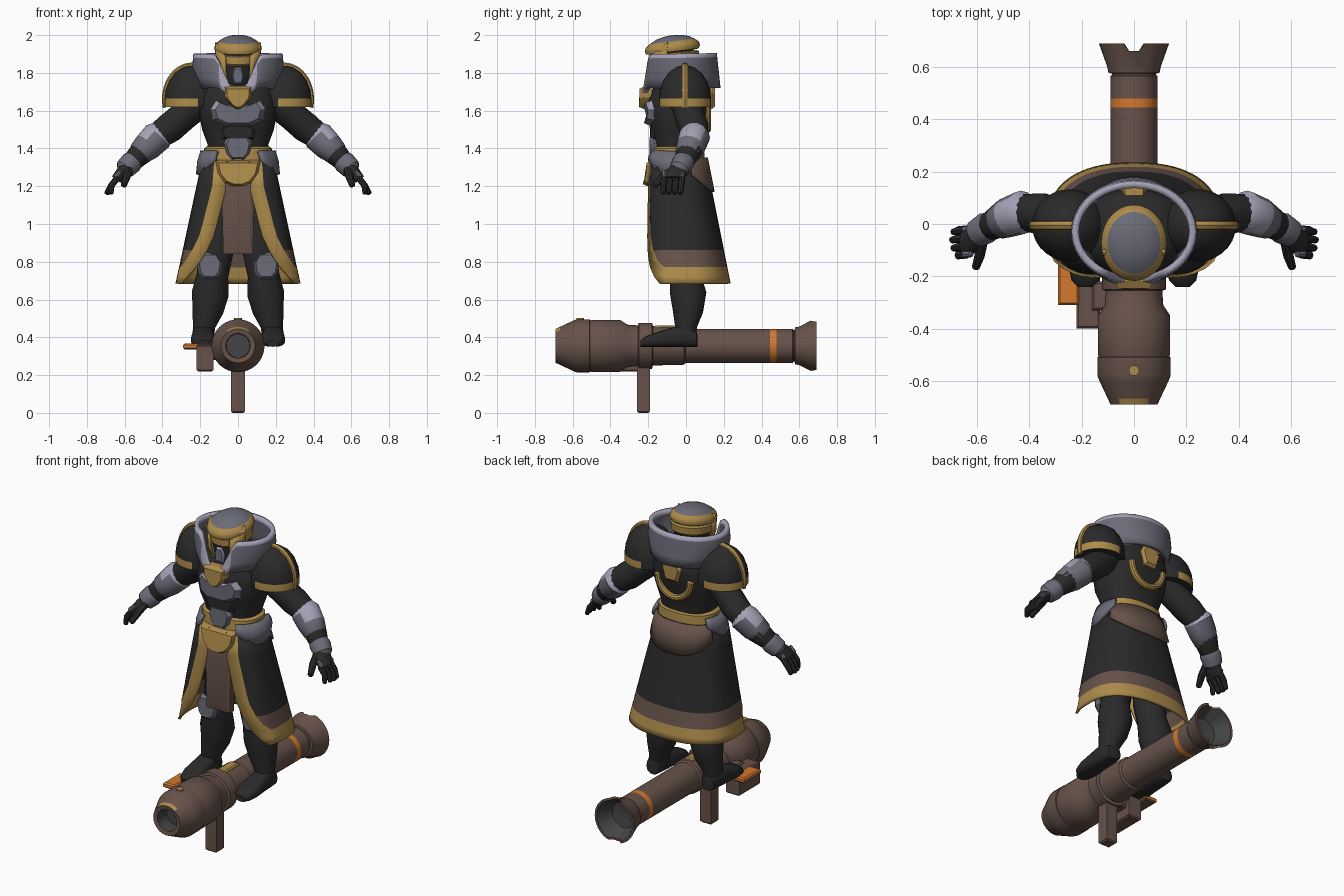
import bpy, bmesh
from math import sin, cos, pi, asin, copysign, radians
from mathutils import Vector

cube = bpy.data.objects.get("Cube")
if cube:
    bpy.data.objects.remove(cube)


def material(name, *rgb):
    m = bpy.data.materials.new(name)
    m.use_nodes = True
    m.diffuse_color = (*rgb, 1)
    m.node_tree.nodes["Principled BSDF"].inputs["Base Color"].default_value = (*rgb, 1)
    return m


BLACK = material("black cloth", .023, .023, .023)
GREY = material("steel grey", .15, .15, .19)
PALE = material("pale steel", .38, .36, .47)
GOLD = material("gold trim", .42, .26, .07)
BROWN = material("brown", .135, .085, .068)
ORANGE = material("orange", .65, .19, .027)
DARK = material("bore grey", .06, .06, .062)


def loft(name, rings, mats, rule=None, wrap=True, caps=True, mirror=False, solid=0, angle=35):
    """Skin a list of equal point rings; rule(centre, row, column) picks the material."""
    n = len(rings[0])
    verts = [tuple(p) for r in rings for p in r]
    faces, keys = [], []
    for i in range(len(rings) - 1):
        for j in range(n if wrap else n - 1):
            k = (j + 1) % n
            faces.append((i * n + j, i * n + k, i * n + n + k, i * n + n + j))
            keys.append((i, j))
    if wrap and caps:
        faces += [tuple(range(n)), tuple(range(len(verts) - n, len(verts)))]
        keys += [(0, -1), (len(rings) - 1, -1)]
    me = bpy.data.meshes.new(name)
    me.from_pydata(verts, [], faces)
    for m in mats:
        me.materials.append(m)
    if rule:
        for p, key in zip(me.polygons, keys):
            p.material_index = int(rule(p.center, *key))
    bm = bmesh.new()
    bm.from_mesh(me)
    bmesh.ops.recalc_face_normals(bm, faces=bm.faces)
    bm.to_mesh(me)
    bm.free()
    me.shade_smooth()
    me.set_sharp_from_angle(angle=radians(angle))
    ob = bpy.data.objects.new(name, me)
    bpy.context.collection.objects.link(ob)
    if mirror:
        ob.modifiers.new("mirror", "MIRROR")
    if solid:
        s = ob.modifiers.new("thickness", "SOLIDIFY")
        s.thickness, s.offset = solid, 0
    return ob


def power(v, k):
    return copysign(abs(v) ** k, v)


def oval(cx, cy, z, a, b, k=1, n=28, tilt=0):
    pts = []
    for j in range(n):
        t = 2 * pi * j / n
        y = -b * power(cos(t), k)
        pts.append((cx + a * power(sin(t), k), cy + y, z + tilt * y))
    return pts


def tube(name, path, mats, rule=None, n=14, **kw):
    """Round limb through (x, y, z, radius) points with rounded ends."""
    p = [Vector(q[:3]) for q in path]
    r = [q[3] for q in path]
    d0, d1 = (p[1] - p[0]).normalized(), (p[-1] - p[-2]).normalized()
    p = [p[0] - d0 * r[0] * .4] + p + [p[-1] + d1 * r[-1] * .4]
    r = [r[0] * .6] + r + [r[-1] * .6]
    rings = []
    for i in range(len(p)):
        d = (p[min(i + 1, len(p) - 1)] - p[max(i - 1, 0)]).normalized()
        u = d.cross(Vector((0, 1, .01))).normalized()
        v = d.cross(u)
        rings.append([p[i] + r[i] * (u * cos(2 * pi * j / n) + v * sin(2 * pi * j / n)) for j in range(n)])
    return loft(name, rings, mats, rule, **kw)


def plate(name, outline, y, mats, side=-1, raise_=.015, bow=1.2, cx=0, rule=None, **kw):
    """Raised armour plate from a half outline of (x, z) points."""
    pts = list(outline) + [(-x, z) for x, z in reversed(outline) if x > 0]
    mz = sum(q[1] for q in pts) / len(pts)
    def ring(s, out):
        return [(cx + x * s, y + side * (out - bow * x * x * s * s), mz + (z - mz) * s) for x, z in pts]
    loft(name, [ring(1, -.04), ring(1, 0), ring(.8, raise_)], mats, rule, angle=25, **kw)


def box(name, lo, hi, mats, rule=None, c=.008):
    (x0, y0, z0), (x1, y1, z1) = lo, hi
    def ring(z, e):
        return [(x0 + e, y0 + e, z), (x1 - e, y0 + e, z), (x1 - e, y1 - e, z), (x0 + e, y1 - e, z)]
    loft(name, [ring(z0, c), ring(z0 + c, 0), ring(z1 - c, 0), ring(z1, c)], mats, rule, angle=20)


def lathe(name, profile, mats, rule=None, n=40):
    """Turn (y, radius) points about the launcher axis."""
    rings = [[(r * sin(2 * pi * j / n), y, .355 + r * cos(2 * pi * j / n)) for j in range(n)] for y, r in profile]
    return loft(name, rings, mats, rule)


# Launcher
lathe("launcher_muzzle", [(-.6, .002), (-.6, .062), (-.685, .065), (-.69, .09), (-.668, .1), (-.6, .132),
      (-.58, .14), (-.51, .14), (-.505, .13)], [BROWN, DARK, GOLD],
      lambda c, i, j: 1 if i < 2 else 2 if i == 3 and c.z > .43 else 0)
lathe("launcher_body", [(-.52, .13), (-.5, .138), (-.35, .138), (-.31, .112), (-.255, .108), (-.25, .122),
      (-.18, .122), (-.175, .104), (-.01, .1), (0, .088)], [BROWN])
lathe("launcher_tube", [(-.05, .09), (.445, .09), (.48, .09), (.565, .09), (.57, .084), (.58, .084)],
      [BROWN, ORANGE], lambda c, i, j: i == 1)
flare = lathe("launcher_flare", [(.575, .084), (.578, .098), (.6, .102), (.69, .134), (.69, .12), (.6, .078),
              (.59, .002)], [BROWN, DARK], lambda c, i, j: i > 3)
for v in flare.data.vertices:
    if v.co.y > .68 and abs(v.co.x) < .03:
        v.co.y -= .028
box("launcher_grip", (-.037, -.26, 0), (.037, -.19, .27), [BROWN])
box("sight_block", (-.22, -.4, .22), (-.13, -.2, .36), [BROWN])
box("sight_bracket", (-.16, -.33, .28), (-.08, -.22, .37), [BROWN])
box("sight_fin", (-.29, -.31, .335), (-.21, -.15, .367), [BROWN, ORANGE], lambda c, i, j: c.z > .35)
box("top_rail", (-.03, -.17, .44), (.03, -.03, .463), [GOLD])
loft("launcher_stud", [oval(0, -.56, z, .02, .02, n=16) for z in (.47, .502)], [GOLD])

# Legs and feet
tube("leg", [(.095, 0, 1.15, .085), (.115, -.01, .85, .09), (.135, -.005, .73, .084), (.147, .012, .63, .098),
     (.16, .01, .54, .082), (.18, 0, .46, .06), (.183, 0, .4, .055)], [BLACK], mirror=True)
foot = [(.062, .02, .41), (.055, .042, .43), (0, .056, .47), (-.08, .058, .45), (-.16, .064, .425),
        (-.215, .052, .405), (-.24, .028, .385)]
loft("foot", [[(.186 + w * power(cos(pi * j / 8), .7), y, (top + .35) / 2 + (top - .35) / 2 * power(sin(pi * j / 8), .7))
     for j in range(16)] for y, w, top in foot], [BLACK], mirror=True)
plate("knee_plate", [(.04, .85), (.07, .8), (.06, .74), (.03, .71)], -.09, [GREY], cx=.15, bow=3, mirror=True)


# Split skirt: one half, mirrored
def skirt(t, z, off=0):
    f = (1.33 - z) / .65
    a, front, back = .185 + .14 * f + off, -.19 - .02 * f - off, .1 + .13 * f + off
    k = .55 if t < pi / 2 else .85
    return (a * power(sin(t), k), (front + back) / 2 - (back - front) / 2 * power(cos(t), k), z)


def skirt_angle(x, z):
    a = .185 + .14 * (1.33 - z) / .65
    return asin(min(.97, x / a) ** (1 / .55))


rows = []
for z, edge in [(1.33, .05), (1.2, .06), (1.1, .085), (1, .11), (.93, .13), (.86, .165), (.81, .195), (.77, .225),
                (.72, .27), (.685, .3)]:
    t0, t1 = skirt_angle(edge, z), skirt_angle(edge + .075, z)
    rows.append([skirt(t, z) for t in [t0] + [t1 + (pi - t1) * j / 22 for j in range(23)]])
loft("skirt", rows, [BLACK, GOLD, BROWN], lambda c, i, j: 1 if j == 0 or c.z < .77 else 2 if c.z < .86 else 0,
     wrap=False, mirror=True, solid=.014)
fan = [pi * (.62 + .38 * j / 12) for j in range(13)]
loft("back_tail", [[skirt(t, 1.35 - v * (.18 - .09 * ((pi - t) / 1.2) ** 2), .012) for t in fan] for v in (0, .5, 1)],
     [BROWN], wrap=False, mirror=True, solid=.016)
plate("tabard", [(.08, 1.27), (.085, 1.1), (.078, .84)], -.195, [BROWN], raise_=.008, bow=.5)
plate("buckle", [(.13, 1.34), (.115, 1.27), (.075, 1.22), (.03, 1.2)], -.205, [GOLD], raise_=.025, bow=2)

# Torso
torso = [(1.24, .175, -.16, .08), (1.33, .165, -.16, .08), (1.42, .16, -.16, .085), (1.5, .19, -.185, .1),
         (1.58, .205, -.2, .125), (1.66, .205, -.2, .135), (1.73, .18, -.17, .13), (1.78, .11, -.12, .08)]
loft("torso", [oval(0, (f + b) / 2, z, a, (b - f) / 2, .8) for z, a, f, b in torso], [BLACK], angle=60)
loft("belt", [oval(0, -.04, z, a, a - .045, .85) for z, a in
     ((1.32, .17), (1.33, .185), (1.4, .18), (1.41, .165))], [GOLD])
plate("chest_plate", [(.06, 1.63), (.12, 1.655), (.15, 1.61), (.135, 1.55), (.07, 1.52)], -.2, [GREY, PALE],
      raise_=.028, bow=1.8, rule=lambda c, i, j: i == 1 and c.z > 1.59)
plate("ab_plate", [(.06, 1.525), (.1, 1.5), (.085, 1.45)], -.18, [BLACK])
plate("belly_plate", [(.055, 1.47), (.075, 1.43), (.06, 1.37), (.035, 1.34)], -.175, [GREY], raise_=.02)
plate("collar_point", [(.075, 1.73), (.07, 1.67), (.035, 1.625), (.012, 1.61)], -.225, [GOLD], raise_=.025)
plate("back_badge", [(.035, 1.75), (.065, 1.69), (.04, 1.61)], .14, [GOLD], side=1, bow=.8)
tube("back_arc", [(.11 * cos(pi * j / 12), .112, 1.62 - .12 * sin(pi * j / 12), .02) for j in range(13)], [GOLD], n=10)
hips = [.6 + 1.5 * j / 10 for j in range(11)]
loft("hip_plate", [[(r * sin(t), -.04 - (r - .025) * cos(t), 1.385 - v * (.05 + .075 * sin((t - .6) * pi / 1.5)))
     for t in hips] for v, r in ((0, .19), (.5, .207), (1, .212))], [GREY], wrap=False, mirror=True, solid=.02)


# Collar with a front dip and pale rim
def collar(t, v):
    s = max(0, min(1, (t - .1) / .5))
    s = s * s * (3 - 2 * s)
    low, high = 1.67 + .05 * s, 1.71 + .185 * s + .01 * t / pi
    a = .2 + .035 * min(1, v * 1.6) - .012 * v * v
    return (a * sin(t), -.03 - (.2 - .02 * v) * cos(t), low + (high - low) * v)


loft("collar", [[collar(pi * j / 28, v) for j in range(29)] for v in (0, .3, .6, .88, 1)], [GREY, PALE],
     lambda c, i, j: i == 3 or j < 4, wrap=False, mirror=True, solid=.026)

# Head and helmet
loft("head", [oval(0, -.065, z, a, a * 1.15) for z, a in ((1.68, .07), (1.74, .088), (1.82, .097), (1.9, .1), (1.95, .08))],
     [BLACK])
loft("helmet_band", [oval(0, -.06, z, a, a * 1.13, tilt=.12) for z, a in ((1.85, .105), (1.86, .113), (1.9, .115), (1.907, .1))],
     [GOLD])
loft("helmet_dome", [oval(0, -.072, z, a, a * 1.16, tilt=.12) for z, a in
     ((1.91, .1), (1.913, .12), (1.93, .126), (1.95, .121), (1.967, .102), (1.985, .075), (1.995, .045), (1.999, .012))],
     [GOLD, GREY], lambda c, i, j: i > 3, angle=50)
loft("cheek_guard", [[(a * sin(.62 + .12 * j), -.065 - a * 1.2 * cos(.62 + .12 * j), z + .012 * j) for j in range(7)]
     for z, a in ((1.75, .095), (1.81, .115), (1.89, .118))], [GOLD], wrap=False, mirror=True, solid=.016)
plate("mouth_guard", [(.018, 1.83), (.03, 1.79), (.022, 1.74)], -.175, [GREY, PALE], rule=lambda c, i, j: i == 1)

# Shoulder armour
dome = [(1.62, 1), (1.665, 1), (1.71, .96), (1.76, .83), (1.8, .63), (1.83, .33), (1.84, .05)]
loft("shoulder_dome", [oval(.245, -.005, z, .145 * s, .138 * s) for z, s in dome], [BLACK, GOLD],
     lambda c, i, j: i == 0 and j >= 0 and c.x > .2, mirror=True, angle=60)
arch = []
for j in range(15):
    t = radians(-14 + 118 * j / 14)
    arch.append([(.245 + r * .15 * cos(t), y, 1.66 + r * .185 * sin(t)) for r, y in
                 ((.9, -.022), (1.01, -.02), (1.05, -.005), (1.01, .01), (.9, .012))])
loft("shoulder_ridge", arch, [GOLD], mirror=True)

# Arms, gauntlets and hands
tube("arm", [(.2, 0, 1.65, .085), (.29, .02, 1.57, .078), (.36, .04, 1.51, .08), (.43, .045, 1.46, .07),
     (.5, .02, 1.39, .068), (.57, -.02, 1.32, .05)], [BLACK], mirror=True)
tube("forearm_guard", [(.395, .04, 1.5, .06), (.425, .045, 1.465, .083), (.48, .025, 1.41, .077), (.52, .005, 1.375, .065)],
     [GREY, PALE], lambda c, i, j: i == 2 and c.z > 1.46 or i == 1, n=16, mirror=True)
tube("wrist_guard", [(.545, -.005, 1.345, .052), (.565, -.015, 1.325, .06), (.6, -.035, 1.29, .054)], [GREY], mirror=True)
loft("palm", [[(x + t * .8 * sin(2 * pi * j / 14), y + w * cos(2 * pi * j / 14), z + t * .6 * sin(2 * pi * j / 14))
     for j in range(14)] for x, y, z, t, w in
     ((.575, -.025, 1.315, .035, .045), (.61, -.05, 1.275, .035, .06), (.645, -.07, 1.235, .028, .06))],
     [BLACK], mirror=True)
for i, label in enumerate(("little", "ring", "middle", "index")):
    y = -.022 - .031 * i
    tip = .69 + (.012 if i in (1, 2) else 0) - .006 * i
    tube(label + "_finger", [(.638, y, 1.245, .017), (.67, y - .003, 1.205, .017), (tip, y - .008, 1.162, .013)],
         [BLACK], n=8, mirror=True)
    box_mid = [(.622, y, 1.278, .012), (.648, y, 1.25, .015)]
    tube(label + "_knuckle", box_mid, [GREY], n=8, mirror=True)
tube("thumb", [(.58, -.06, 1.29, .024), (.59, -.12, 1.25, .021), (.605, -.165, 1.205, .016)], [BLACK], n=8, mirror=True)
